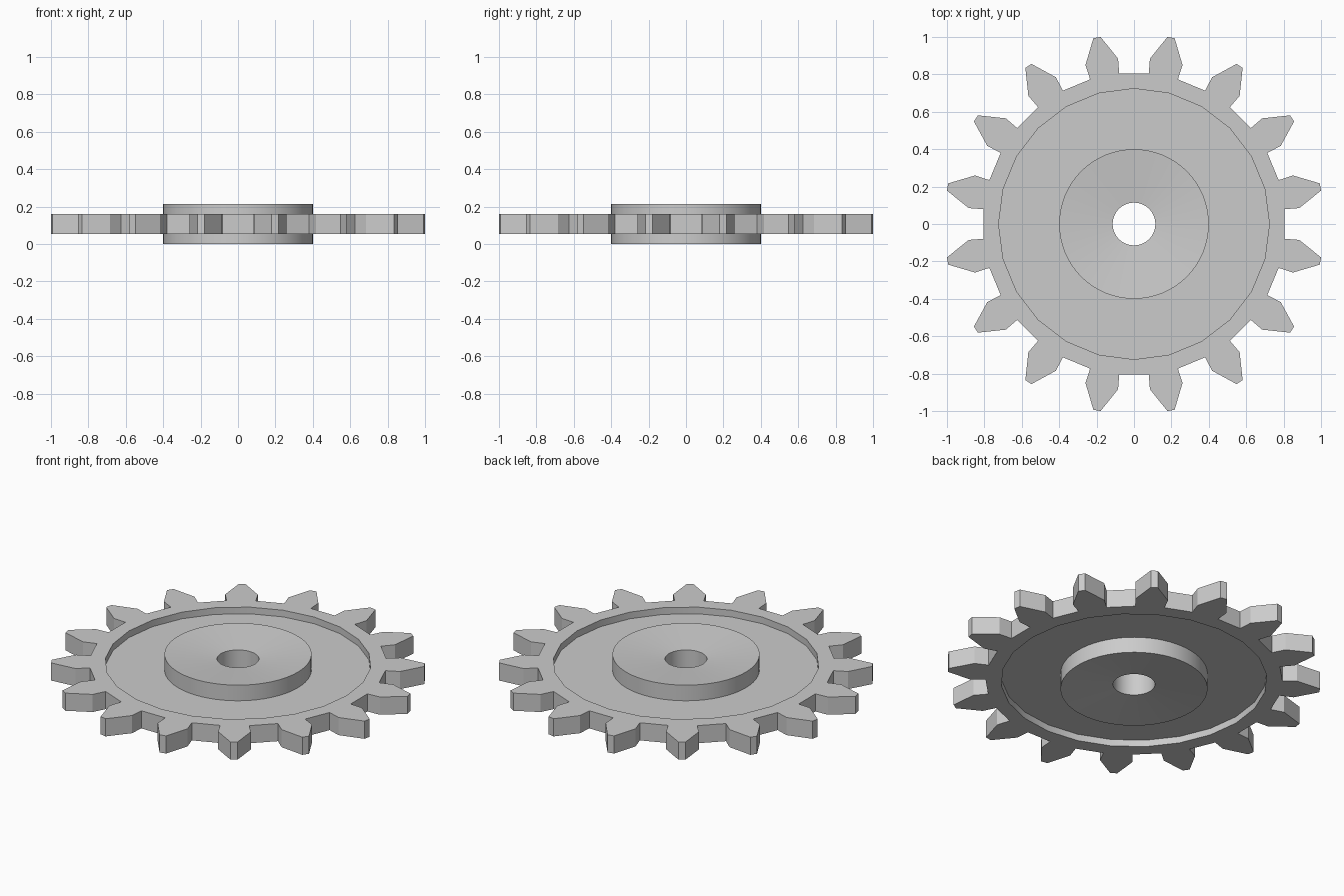
import bpy, bmesh
from math import cos, sin, radians, tau

cube = bpy.data.objects.get("Cube")
if cube:
    bpy.data.objects.remove(cube, do_unlink=True)

TEETH = 16
MID_Z = 0.107         # middle plane of the gear
RIM_HALF = 0.053      # half thicknesses
PLATE_HALF = 0.013
HUB_HALF = MID_Z
BORE_HALF = 0.079     # hub faces dish inwards towards the bore
RIM_INNER, RIM_SIDES = 0.724, 24

grey = bpy.data.materials.new("plain grey")
grey.use_nodes = True
colour = (0.6, 0.6, 0.6, 1)
grey.diffuse_color = colour
grey.node_tree.nodes["Principled BSDF"].inputs["Base Color"].default_value = colour


def finish(name, bm):
    bmesh.ops.recalc_face_normals(bm, faces=bm.faces)
    mesh = bpy.data.meshes.new(name)
    bm.to_mesh(mesh)
    bm.free()
    mesh.materials.append(grey)
    obj = bpy.data.objects.new(name, mesh)
    bpy.context.collection.objects.link(obj)
    obj.location.z = MID_Z
    bpy.ops.object.select_all(action='DESELECT')
    obj.select_set(True)
    bpy.context.view_layer.objects.active = obj
    bpy.ops.object.shade_smooth_by_angle(angle=radians(20))
    return obj


def polar(r, a, z=0):
    return (r * cos(a), r * sin(a), z)


def loop_edges(bm, points):
    vs = [bm.verts.new(p) for p in points]
    return [bm.edges.new((v, vs[(i + 1) % len(vs)])) for i, v in enumerate(vs)]


def lathe(name, profile, sides):
    """Sweep a closed (radius, z) profile around the z axis."""
    bm = bmesh.new()
    rings = [[bm.verts.new(polar(r, tau * s / sides, z)) for r, z in profile]
             for s in range(sides)]
    n = len(profile)
    for s in range(sides):
        a, b = rings[s], rings[(s + 1) % sides]
        for i in range(n):
            j = (i + 1) % n
            bm.faces.new((a[i], b[i], b[j], a[j]))
    return finish(name, bm)


# Toothed rim: tooth outline as (radius, degrees from the tooth centre)
half_tooth = [(0.808, 5.63), (0.888, 5.75), (1.0165, 1.1)]
tooth = [(r, -a) for r, a in half_tooth] + half_tooth[::-1]
outline = [polar(r, tau * (k + 0.5) / TEETH + radians(a), -RIM_HALF)
           for k in range(TEETH) for r, a in tooth]
opening = [polar(RIM_INNER, tau * k / RIM_SIDES, -RIM_HALF) for k in range(RIM_SIDES)]

bm = bmesh.new()
edges = loop_edges(bm, outline) + loop_edges(bm, opening)
bmesh.ops.triangle_fill(bm, edges=edges, use_beauty=True)
top = bmesh.ops.extrude_face_region(bm, geom=bm.faces[:], use_keep_orig=True)
bmesh.ops.translate(bm, vec=(0, 0, 2 * RIM_HALF),
                    verts=[g for g in top["geom"] if isinstance(g, bmesh.types.BMVert)])
finish("toothed_rim", bm)

# Thin plate joining rim and hub
lathe("web_plate", [(0.38, -PLATE_HALF), (RIM_INNER, -PLATE_HALF),
                    (RIM_INNER, PLATE_HALF), (0.38, PLATE_HALF)], RIM_SIDES)

# Dished hub with its bore
lathe("hub", [(0.114, -BORE_HALF), (0.4, -HUB_HALF),
              (0.4, HUB_HALF), (0.114, BORE_HALF)], 64)
